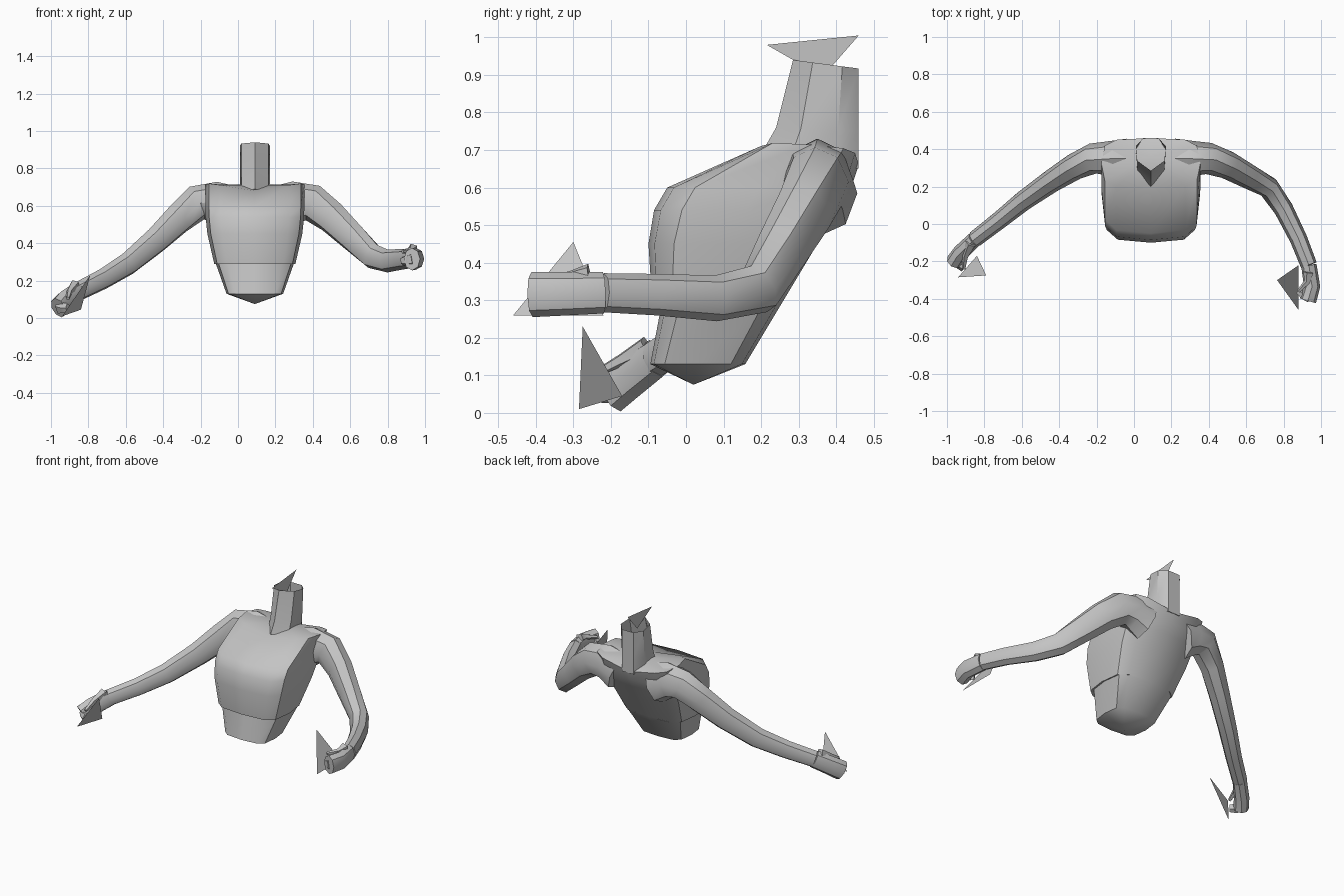
import bpy, bmesh, math
from mathutils import Vector

cube = bpy.data.objects.get("Cube")
if cube:
    bpy.data.objects.remove(cube)

gray = bpy.data.materials.new("light_gray")
gray.use_nodes = True
gray.diffuse_color = (.55, .55, .55, 1)
gray.node_tree.nodes["Principled BSDF"].inputs["Base Color"].default_value = gray.diffuse_color

MIDDLE = .09  # body centre line
BACK = .46    # rearmost depth of the neck and shoulders


def finish(name, bm):
    """Turn a bmesh into a shaded object with the body material."""
    bmesh.ops.recalc_face_normals(bm, faces=bm.faces)
    mesh = bpy.data.meshes.new(name)
    bm.to_mesh(mesh)
    bm.free()
    mesh.materials.append(gray)
    part = bpy.data.objects.new(name, mesh)
    bpy.context.collection.objects.link(part)
    bpy.ops.object.select_all(action="DESELECT")
    part.select_set(True)
    bpy.context.view_layer.objects.active = part
    bpy.ops.object.shade_smooth_by_angle(angle=math.radians(40))


def loft(name, rings, start=None, end=None, open_end=False):
    """Skin closed rings; an end closes to a point, flat, or stays open."""
    bm = bmesh.new()
    loops = [[bm.verts.new(point) for point in ring] for ring in rings]

    def edges(loop):
        return zip(loop, loop[1:] + loop[:1])

    for lower, upper in zip(loops, loops[1:]):
        for (a, b), (d, c) in zip(edges(lower), edges(upper)):
            bm.faces.new((a, b, c, d))
    for loop, tip, is_open in ((loops[0], start, False), (loops[-1], end, open_end)):
        if tip:
            apex = bm.verts.new(tip)
            for a, b in edges(loop):
                bm.faces.new((a, b, apex))
        elif not is_open:
            bm.faces.new(loop)
    finish(name, bm)


def body_ring(profile, width, front, back, lift=0):
    """Place a section between front and back points given as (y, z)."""
    ring = []
    for across, depth in profile:
        y, z = Vector(front).lerp(Vector(back), depth)
        ring.append((MIDDLE + across * width, y, z + lift * abs(across)))
    return ring


def rounded_box(sides, power):
    """Section of a rounded box, depth running from front to back."""
    def soften(value):
        return math.copysign(abs(value) ** power, value)
    angles = [math.tau * i / sides for i in range(sides)]
    return [(soften(math.sin(a)), (1 - soften(math.cos(a))) / 2) for a in angles]


def torso_ring(front, z, fit=1):
    """The torso narrows downward and its back slopes forward to the waist."""
    width = fit * (.265 - (z - .6) ** 2 / 2)
    return body_ring(box, width, (front, z), (.08 + .6 * z, z))


def tube(name, points, thick_start, thick_end, flatness=.85, sides=8):
    """Faceted limb along a path, tapering to its end, slimmer across than high."""
    points = [Vector(point) for point in points]
    last = len(points) - 1
    rings = []
    for k, centre in enumerate(points):
        along = (points[min(k + 1, last)] - points[max(k - 1, 0)]).normalized()
        side = along.cross(Vector((0, 0, 1))).normalized()
        up = side.cross(along)
        thick = thick_end + (thick_start - thick_end) * (1 - k / last) ** 1.5
        turns = [math.tau * i / sides for i in range(sides)]
        rings.append([centre + thick * (side * flatness * math.cos(a) + up * math.sin(a))
                      for a in turns])
    loft(name, rings)


def hand(name, wrist, tip, curl, bulge):
    """Fist with fingers curled inward and a thumb lying above them."""
    wrist, tip, curl = Vector(wrist), Vector(tip), Vector(curl)
    rise = Vector((0, 0, .05))
    knuckle = wrist.lerp(tip, .6) + Vector((bulge, 0, 0))
    tube(name + "_hand", [wrist, knuckle, tip], .055, .06, .75)
    tube(name + "_fingers", [knuckle.lerp(tip, .8), tip + curl / 2, tip + curl], .04, .025, .7, 5)
    tube(name + "_thumb", [wrist.lerp(tip, .2) + rise, knuckle + curl / 2 + rise,
                           tip + curl + rise], .03, .01, 1, 5)


# Belly, tucked under the hem of the chest
box = rounded_box(12, .52)
loft("belly", [torso_ring(-.095, .13, .98), torso_ring(-.065, .29, .96)],
     start=(MIDDLE, .02, .075))

# Chest and sloping shoulder yoke
yoke = body_ring(box, .265, (.19, .68), (BACK, .66), lift=.045)
loft("chest", [torso_ring(-.09, .29), torso_ring(-.1, .45), torso_ring(-.085, .54),
               torso_ring(-.05, .6), yoke], end=(MIDDLE, .36, .71))

# Neck, pointed in front and open at the top
half = [(0, 0), (.9, .3), (1, .75), (.5, 1)]
neck = half + [(-across, depth) for across, depth in reversed(half[1:])]
loft("neck", [body_ring(neck, .08, (.2, .69), (BACK, .65)),
              body_ring(neck, .08, (.24, .76), (BACK, .75)),
              body_ring(neck, .08, (.285, .94), (BACK, .917))], open_end=True)

# Arms share one shoulder shape and reach out differently
left_reach = [(.5, .315, .54), (.61, .255, .435), (.72, .195, .33),
              (.8, .08, .305), (.88, -.08, .315), (.935, -.22, .32)]
right_reach = [(-.32, .305, .53), (-.44, .23, .415), (-.59, .125, .29),
               (-.72, .02, .21), (-.85, -.08, .145)]
for name, side, reach in (("left_arm", 1, left_reach), ("right_arm", -1, right_reach)):
    shoulder = [(MIDDLE + side * across, .35, height)
                for across, height in ((.13, .585), (.22, .62), (.31, .615))]
    tube(name, shoulder + reach, .125, .052)

# Hands
hand("left", left_reach[-1], (.93, -.41, .315), (-.05, .05, -.01), .02)
hand("right", right_reach[-1], (-.96, -.2, .055), (.05, -.04, 0), -.01)

# Loose pointed flaps at the neck and hands
flaps = {
    "neck_flap": [(MIDDLE, .215, .98), (MIDDLE, BACK, 1.005), (MIDDLE, .364, .895)],
    "left_hand_flap": [(.765, -.3, .455), (.88, -.46, .26), (.88, -.22, .26)],
    "right_hand_flap": [(-.79, -.275, .23), (-.94, -.285, .01), (-.84, -.17, .045)],
}
for name, corners in flaps.items():
    bm = bmesh.new()
    bm.faces.new([bm.verts.new(corner) for corner in corners])
    finish(name, bm)
